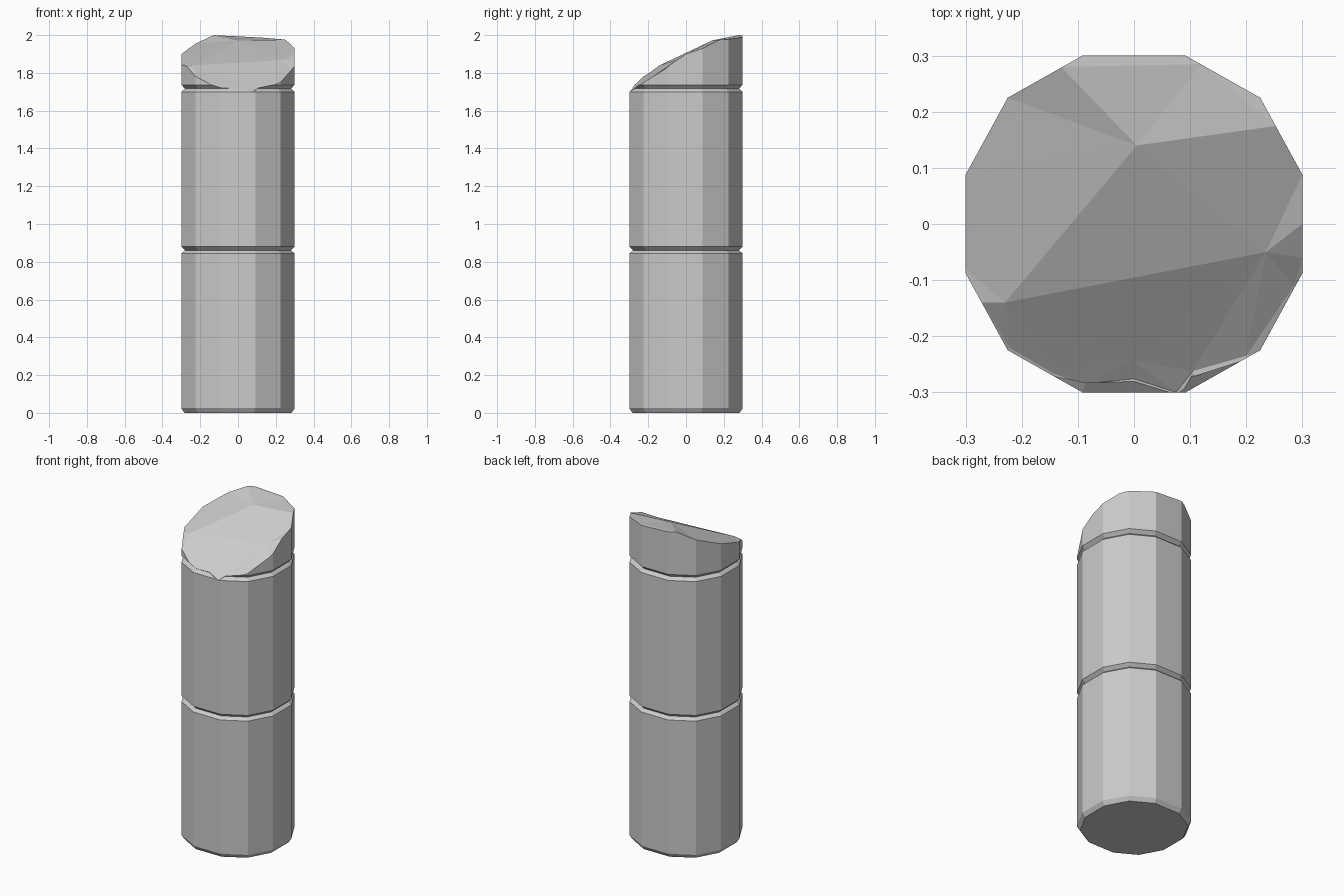
import bpy, bmesh
from mathutils import Vector
from mathutils.geometry import delaunay_2d_cdt

if "Cube" in bpy.data.objects:
    bpy.data.objects.remove(bpy.data.objects["Cube"])

# Twelve-sided cross-section, mirrored from one quadrant
q = [(0.30, 0.088), (0.225, 0.225), (0.092, 0.30)]
ring = (q + [(-x, y) for x, y in reversed(q)]
        + [(-x, -y) for x, y in q] + [(x, -y) for x, y in reversed(q)])

# Stacked drums: (height, width factor), with bevelled joints
profile = [(0, 0.945), (0.025, 1), (0.845, 1), (0.861, 0.935), (0.88, 1),
           (1.70, 1), (1.717, 0.935), (1.737, 1), (2.1, 1)]


def make_object(name, bm):
    bmesh.ops.recalc_face_normals(bm, faces=bm.faces)
    me = bpy.data.meshes.new(name)
    bm.to_mesh(me)
    bm.free()
    ob = bpy.data.objects.new(name, me)
    bpy.context.collection.objects.link(ob)
    return ob


bm = bmesh.new()
rows = [[bm.verts.new((x * s, y * s, z)) for x, y in ring] for z, s in profile]
n = len(ring)
for a, b in zip(rows, rows[1:]):
    for i in range(n):
        j = (i + 1) % n
        bm.faces.new((a[i], a[j], b[j], b[i]))
bm.faces.new(rows[0][::-1])
bm.faces.new(rows[-1])
column = make_object("broken_column", bm)

# Break surface: inner ridge points, then rim points going anticlockwise
inner = [(0.005, 0.14, 1.972), (-0.23, -0.14, 1.84),
         (0.235, -0.05, 1.868), (0, -0.243, 1.742)]
rim = [(0.30, 0.0, 1.90), (0.30, 0.088, 1.93), (0.255, 0.175, 1.975),
       (0.12, 0.285, 1.987), (-0.13, 0.28, 2.0), (-0.225, 0.225, 1.955),
       (-0.30, 0.09, 1.90), (-0.30, -0.08, 1.845), (-0.27, -0.14, 1.835),
       (-0.22, -0.222, 1.78), (-0.14, -0.268, 1.737), (-0.09, -0.285, 1.72),
       (0, -0.276, 1.717), (0.075, -0.30, 1.697), (0.105, -0.262, 1.72),
       (0.20, -0.235, 1.74), (0.285, -0.11, 1.82), (0.30, -0.06, 1.86)]
skirt = [(x * 1.4, y * 1.4, z) for x, y, z in rim]
pts = inner + rim + skirt
m = len(rim)
edges = [(0, 1), (0, 2), (1, 2), (1, 3), (2, 3)]
edges += [(4 + i, 4 + (i + 1) % m) for i in range(m)]
_, _, tris, orig, _, _ = delaunay_2d_cdt(
    [Vector(p[:2]) for p in pts], edges, [], 0, 1e-6)
out = delaunay_2d_cdt([Vector(p[:2]) for p in pts], edges, [], 0, 1e-6)
coords, tris, orig = out[0], out[2], out[3]

bm = bmesh.new()
vs = [bm.verts.new((c.x, c.y, pts[o[0]][2])) for c, o in zip(coords, orig)]
for t in tris:
    bm.faces.new([vs[i] for i in t])
border = [e for e in bm.edges if e.is_boundary]
res = bmesh.ops.extrude_edge_only(bm, edges=border)
for v in res["geom"]:
    if isinstance(v, bmesh.types.BMVert):
        v.co.z = 2.6
bmesh.ops.holes_fill(bm, edges=[e for e in bm.edges if e.is_boundary], sides=0)
cutter = make_object("break_cutter", bm)
cutter.hide_render = True

# Cut the broken top and bake the result
mod = column.modifiers.new("break", "BOOLEAN")
mod.operation = "DIFFERENCE"
mod.solver = "EXACT"
mod.object = cutter
dg = bpy.context.evaluated_depsgraph_get()
baked = bpy.data.meshes.new_from_object(column.evaluated_get(dg))
column.modifiers.clear()
column.data = baked
bpy.data.objects.remove(cutter)
